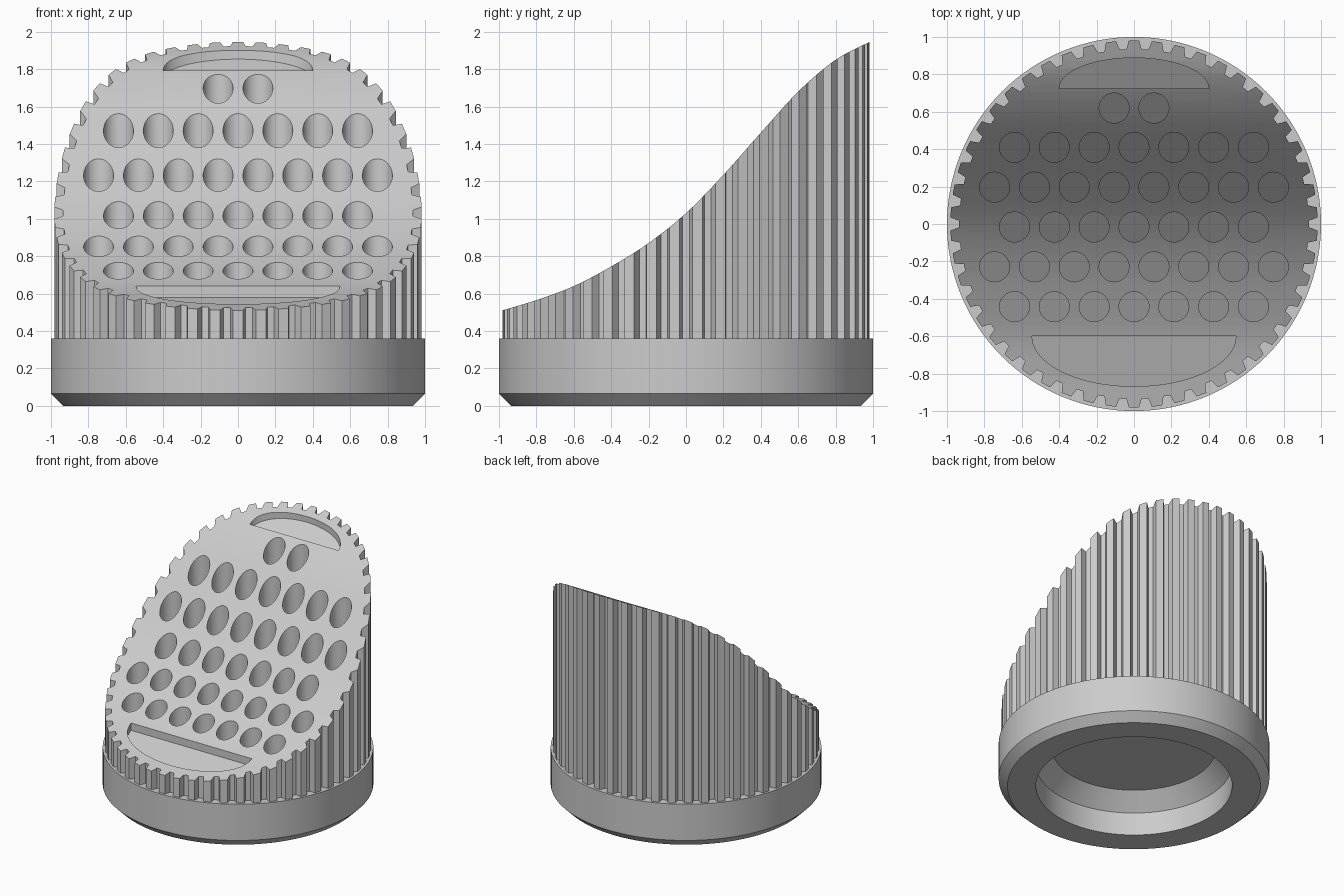
import bpy, bmesh
from math import sin, cos, pi, radians, floor, sqrt

cube = bpy.data.objects.get("Cube")
if cube:
    bpy.data.objects.remove(cube, do_unlink=True)

grey = bpy.data.materials.new("plain grey")
grey.use_nodes = True
grey.diffuse_color = (0.6, 0.6, 0.6, 1)
grey.node_tree.nodes["Principled BSDF"].inputs["Base Color"].default_value = (0.6, 0.6, 0.6, 1)

# Height of the swept top, evenly spaced from front to back
HEIGHTS = [0.505, 0.565, 0.64, 0.745, 0.87, 1.03, 1.235, 1.46, 1.68, 1.85, 1.955]
STEP = 0.2


def top_z(y):
    """Smooth interpolation of the top height at depth y."""
    t = min(max((y + 1) / STEP, 0), 9.9999)
    i = floor(t)
    t -= i
    b, c = HEIGHTS[i], HEIGHTS[i + 1]
    a = HEIGHTS[i - 1] if i > 0 else 2 * b - c
    d = HEIGHTS[i + 2] if i < 9 else 2 * c - b
    return b + 0.5 * t * (c - a + t * (2*a - 5*b + 4*c - d + t * (3*(b - c) + d - a)))


def finish(bm, name):
    bmesh.ops.recalc_face_normals(bm, faces=bm.faces)
    mesh = bpy.data.meshes.new(name)
    bm.to_mesh(mesh)
    bm.free()
    mesh.materials.append(grey)
    ob = bpy.data.objects.new(name, mesh)
    bpy.context.collection.objects.link(ob)
    return ob


def add_solid(bm, lower, upper):
    """Closed solid between two matching loops of points."""
    lo = [bm.verts.new(p) for p in lower]
    hi = [bm.verts.new(p) for p in upper]
    bm.faces.new(lo[::-1])
    bm.faces.new(hi)
    n = len(lo)
    for i in range(n):
        j = (i + 1) % n
        bm.faces.new((lo[i], lo[j], hi[j], hi[i]))


def add_pocket(bm, outline, yc, depth):
    """Vertical cutter whose floor follows the slope of the top."""
    slope = (top_z(yc + 0.05) - top_z(yc - 0.05)) / 0.1
    base = top_z(yc) - depth
    add_solid(bm, [(x, y, base + slope * (y - yc)) for x, y in outline],
              [(x, y, 2.5) for x, y in outline])


def apply_boolean(ob, cutter, operation):
    mod = ob.modifiers.new(operation.lower(), 'BOOLEAN')
    mod.operation = operation
    mod.solver = 'EXACT'
    mod.object = cutter
    bpy.context.view_layer.objects.active = ob
    bpy.ops.object.modifier_apply(modifier=mod.name)
    bpy.data.objects.remove(cutter, do_unlink=True)


def shade(ob):
    bpy.ops.object.select_all(action='DESELECT')
    ob.select_set(True)
    bpy.context.view_layer.objects.active = ob
    bpy.ops.object.shade_smooth_by_angle(angle=radians(25))


# Round base with chamfered foot and a stepped recess underneath
profile = [(0, 0.31), (0.6, 0.31), (0.725, 0.187), (0.725, 0),
           (0.935, 0), (1, 0.065), (1, 0.36), (0, 0.36)]
bm = bmesh.new()
verts = [bm.verts.new((r, 0, z)) for r, z in profile]
edges = [bm.edges.new(pair) for pair in zip(verts, verts[1:])]
bmesh.ops.spin(bm, geom=verts + edges, cent=(0, 0, 0), axis=(0, 0, 1),
               angle=2 * pi, steps=128)
bmesh.ops.remove_doubles(bm, verts=bm.verts, dist=0.0005)
shade(finish(bm, "base"))

# Fluted column
TEETH = 50
outline = []
for k in range(TEETH):
    mid = pi / 2 + 2 * pi * k / TEETH
    for r, deg in ((0.935, -2.5), (0.982, -1.6), (0.982, 1.6), (0.935, 2.5)):
        a = mid + radians(deg)
        outline.append((r * cos(a), r * sin(a)))
bm = bmesh.new()
add_solid(bm, [(x, y, 0.34) for x, y in outline], [(x, y, 2.3) for x, y in outline])
column = finish(bm, "fluted_column")

# Trim the column to the swept top
ys = [-1 + 2 * i / 48 for i in range(49)]
side = [(-1, 0.1)] + [(y, top_z(y)) for y in ys] + [(1, 0.1)]
bm = bmesh.new()
add_solid(bm, [(-1.2, y, z) for y, z in side], [(1.2, y, z) for y, z in side])
apply_boolean(column, finish(bm, "top_trim"), 'INTERSECT')

# Rows of round holes, and a shallow half-oval slot at front and back
bm = bmesh.new()
PITCH = 0.213
for y, count in ((0.62, 2), (0.41, 7), (0.197, 8), (-0.016, 7), (-0.229, 8), (-0.442, 7)):
    for i in range(count):
        x = (i - (count - 1) / 2) * PITCH
        ring = [(x + 0.08 * cos(2 * pi * k / 40), y + 0.08 * sin(2 * pi * k / 40))
                for k in range(40)]
        add_pocket(bm, ring, y, 0.3)
for y, half, rise in ((0.725, 0.4, 0.163), (-0.6, 0.545, -0.268)):
    arc = [(half * cos(pi * k / 40), y + rise * sin(pi * k / 40)) for k in range(41)]
    add_pocket(bm, arc, y + rise / 2, 0.055)
apply_boolean(column, finish(bm, "pockets"), 'DIFFERENCE')
shade(column)
